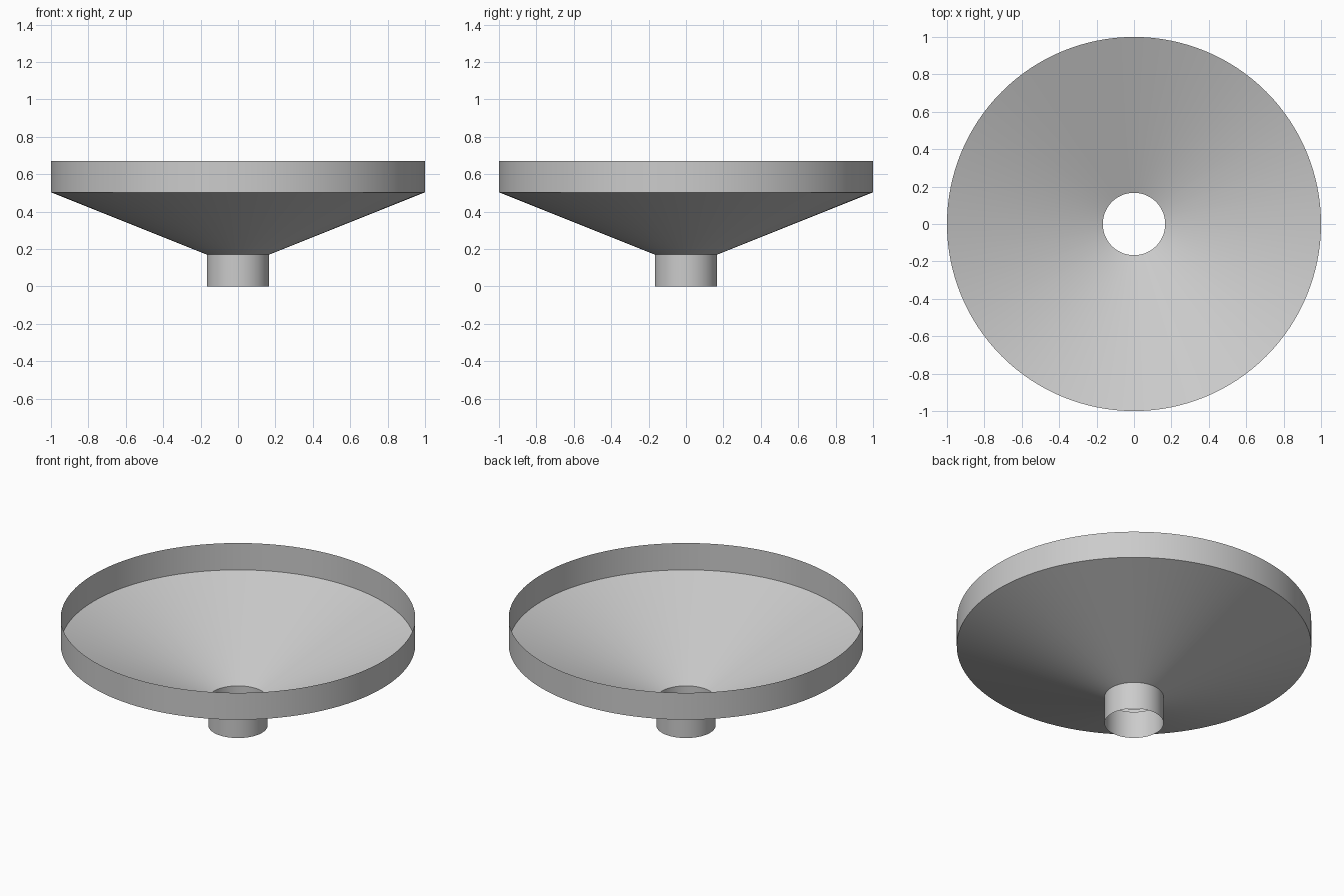
import bpy, bmesh, math

if "Cube" in bpy.data.objects:
    bpy.data.objects.remove(bpy.data.objects["Cube"])

SEGMENTS = 128
# Open, paper-thin profile (radius, height): spout, cone, upright rim
PROFILE = [(1 / 6, 0), (1 / 6, 1 / 6 + 0.003), (1, 0.503), (1, 0.67)]

# Revolve the profile into an open shell
bm = bmesh.new()
rings = []
for r, z in PROFILE:
    rings.append([bm.verts.new((r * math.cos(a), r * math.sin(a), z))
                  for a in (2 * math.pi * i / SEGMENTS for i in range(SEGMENTS))])
for low, high in zip(rings, rings[1:]):
    for i in range(SEGMENTS):
        j = (i + 1) % SEGMENTS
        bm.faces.new((low[i], low[j], high[j], high[i]))

mesh = bpy.data.meshes.new("funnel")
bm.to_mesh(mesh)
bm.free()
funnel = bpy.data.objects.new("funnel", mesh)
bpy.context.collection.objects.link(funnel)

# Smooth round walls with crisp creases between the sections
bpy.context.view_layer.objects.active = funnel
funnel.select_set(True)
bpy.ops.object.shade_smooth_by_angle(angle=math.radians(30))
